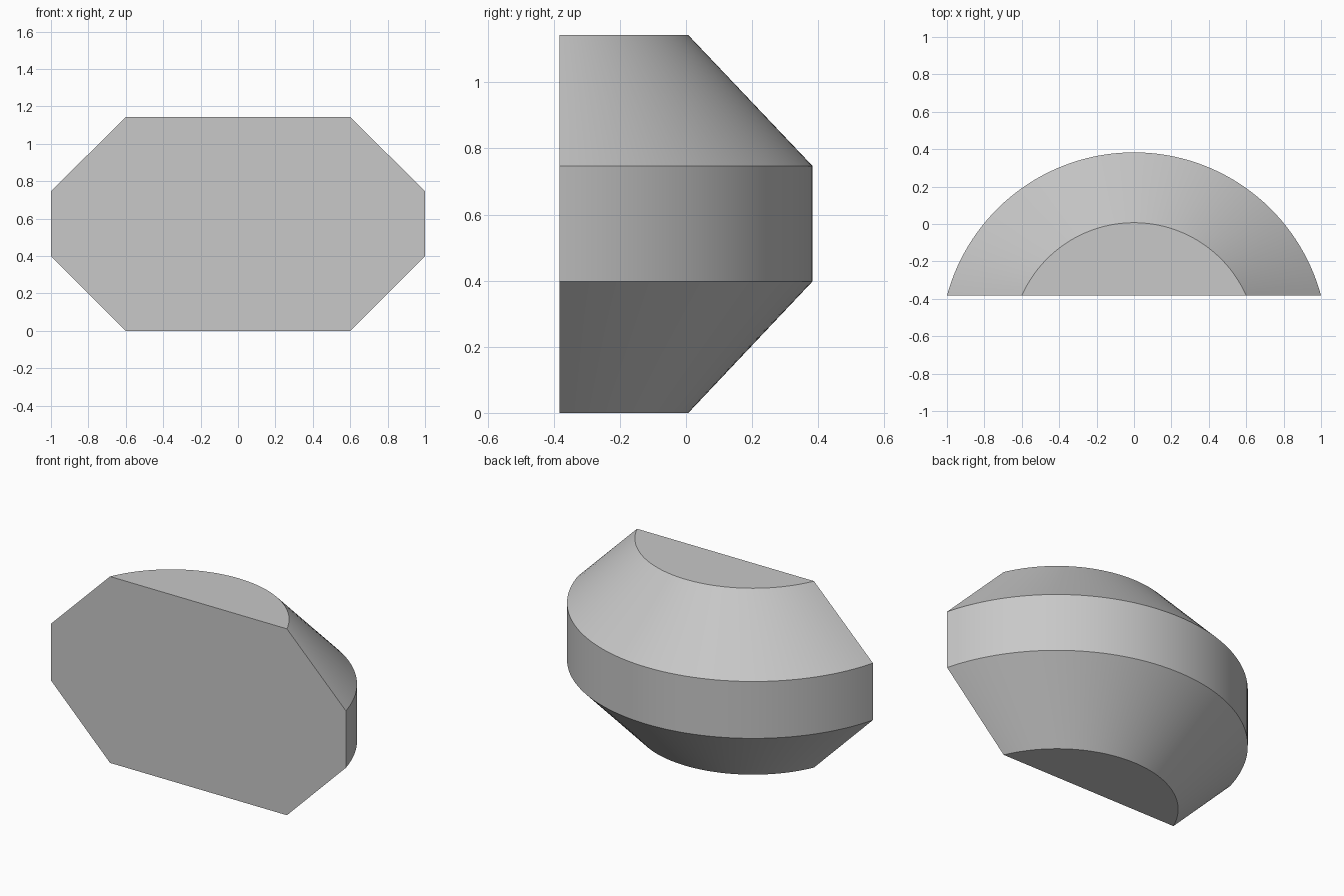
import bpy
import bmesh
import math

cube = bpy.data.objects.get("Cube")
if cube:
    bpy.data.objects.remove(cube, do_unlink=True)

SEGMENTS = 64
FRONT_Y = -0.383

grey = bpy.data.materials.new("light grey")
grey.use_nodes = True
grey.diffuse_color = (0.58, 0.58, 0.58, 1)
grey.node_tree.nodes["Principled BSDF"].inputs["Base Color"].default_value = grey.diffuse_color


def arc(half_width, depth):
    """Circular arc bulging backwards from the flat front."""
    radius = (half_width ** 2 + depth ** 2) / (2 * depth)
    sweep = math.asin(half_width / radius)
    centre = FRONT_Y + depth - radius
    for i in range(SEGMENTS + 1):
        a = sweep * (2 * i / SEGMENTS - 1)
        yield radius * math.sin(a), centre + radius * math.cos(a)


# Stacked arc sections: half width, depth, height
sections = [(0.6, 0.39, 0), (1, 0.766, 0.398), (1, 0.766, 0.747), (0.6, 0.39, 1.143)]

bm = bmesh.new()
rings = [[bm.verts.new((x, y, z)) for x, y in arc(w, d)] for w, d, z in sections]

# Curved back: lower slope, upright band, upper slope
for low, high in zip(rings, rings[1:]):
    for i in range(SEGMENTS):
        bm.faces.new((low[i], low[i + 1], high[i + 1], high[i]))

# Flat bottom, top and eight-sided front
bm.faces.new(rings[0])
bm.faces.new(rings[-1])
bm.faces.new([r[0] for r in rings] + [r[-1] for r in reversed(rings)])
bmesh.ops.recalc_face_normals(bm, faces=bm.faces)

mesh = bpy.data.meshes.new("half_round_body")
bm.to_mesh(mesh)
bm.free()
mesh.materials.append(grey)
body = bpy.data.objects.new("half_round_body", mesh)
bpy.context.collection.objects.link(body)

# Smooth curve with crisp borders
bpy.ops.object.select_all(action='DESELECT')
body.select_set(True)
bpy.context.view_layer.objects.active = body
bpy.ops.object.shade_smooth_by_angle(angle=math.radians(30))
